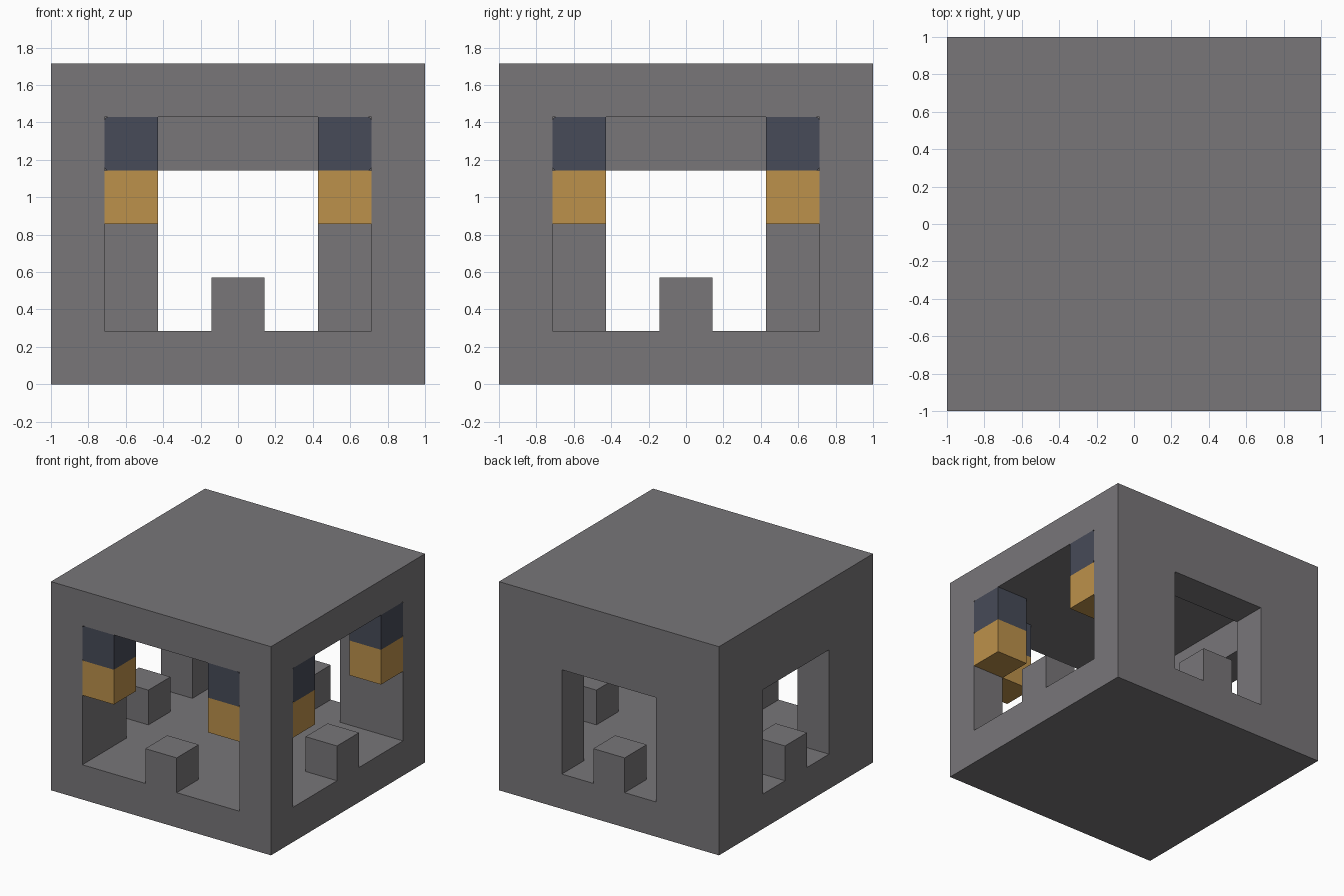
import bpy
import bmesh
import math
from mathutils import Vector

U = 2 / 7          # one building module
N, LEVELS = 7, 6   # modules across and up
MID, LAST = N // 2, N - 1

cube = bpy.data.objects.get("Cube")
if cube:
    bpy.data.objects.remove(cube, do_unlink=True)


def material(name, color):
    mat = bpy.data.materials.new(name)
    mat.use_nodes = True
    mat.diffuse_color = (*color, 1)
    bsdf = mat.node_tree.nodes["Principled BSDF"]
    bsdf.inputs["Base Color"].default_value = (*color, 1)
    bsdf.inputs["Roughness"].default_value = 0.8
    return mat


grey = material("stone grey", (0.188, 0.181, 0.191))
amber = material("amber", (0.503, 0.283, 0.070))
slate = material("slate blue", (0.063, 0.070, 0.098))


def finish(bm, name, mat):
    mesh = bpy.data.meshes.new(name)
    bm.to_mesh(mesh)
    bm.free()
    mesh.materials.append(mat)
    obj = bpy.data.objects.new(name, mesh)
    bpy.context.collection.objects.link(obj)
    return obj


def point(i, j, k):
    return Vector((i * U - 1, j * U - 1, k * U))


def solid(i, j, k):
    """Whether a module of the hollow building is filled."""
    if not (0 <= i < N and 0 <= j < N and 0 <= k < LEVELS):
        return False
    if k in (0, LEVELS - 1):                       # floor and roof slabs
        return True
    if k == 1 and (i, j) in [(MID, 0), (MID, LAST), (0, MID), (LAST, MID)]:
        return True                                # low post in each opening
    on_x, on_y = i in (0, LAST), j in (0, LAST)
    if on_x and on_y:                              # corner piers
        return True
    if on_x or on_y:
        along = j if on_x else i
        if i == LAST or j == 0:                    # wide, full height openings
            return False
        return abs(along - MID) > 1 or k > 3       # narrow openings
    return False


# Building shell: floor, roof, pierced walls and low posts as one skin
bm = bmesh.new()
for i in range(N):
    for j in range(N):
        for k in range(LEVELS):
            if not solid(i, j, k):
                continue
            cell = Vector((i, j, k))
            for axis in range(3):
                for sign in (-1, 1):
                    step = [0, 0, 0]
                    step[axis] = sign
                    if solid(i + step[0], j + step[1], k + step[2]):
                        continue
                    base = cell.copy()
                    base[axis] += sign > 0
                    a, b = Vector(), Vector()
                    a[(axis + 1) % 3] = b[(axis + 2) % 3] = 1
                    ring = [base, base + a, base + a + b, base + b]
                    if sign < 0:
                        ring.reverse()
                    bm.faces.new([bm.verts.new(point(*p)) for p in ring])
bmesh.ops.remove_doubles(bm, verts=bm.verts, dist=0.001)
bmesh.ops.dissolve_limit(bm, angle_limit=math.radians(1),
                         verts=bm.verts, edges=bm.edges)
finish(bm, "building_shell", grey)


def block(name, i, j, k, mat, outer=None):
    """One module block; edges on the outer side are rounded if given."""
    centre = point(i + 0.5, j + 0.5, k + 0.5)
    bm = bmesh.new()
    bmesh.ops.create_cube(bm, size=U)
    if outer:
        axis, sign = outer
        through = 1 - axis
        edges = [e for e in bm.edges
                 if all(v.co[axis] * sign > 0 for v in e.verts)
                 and abs(e.verts[0].co[through] - e.verts[1].co[through]) > 0.1]
        bmesh.ops.bevel(bm, geom=edges, offset=0.02, segments=3,
                        profile=0.5, affect='EDGES')
    bmesh.ops.translate(bm, verts=bm.verts, vec=centre)
    return finish(bm, name, mat)


# Two-tone hanging blocks in the top corners of both wide openings
for place, n, sign in (("first", 1, -1), ("second", LAST - 1, 1)):
    for wall, i, j, axis in (("front", n, 0, 0), ("side", LAST, n, 1)):
        block(f"{wall}_{place}_lower_block", i, j, 3, amber)
        block(f"{wall}_{place}_upper_block", i, j, 4, slate, (axis, sign))
